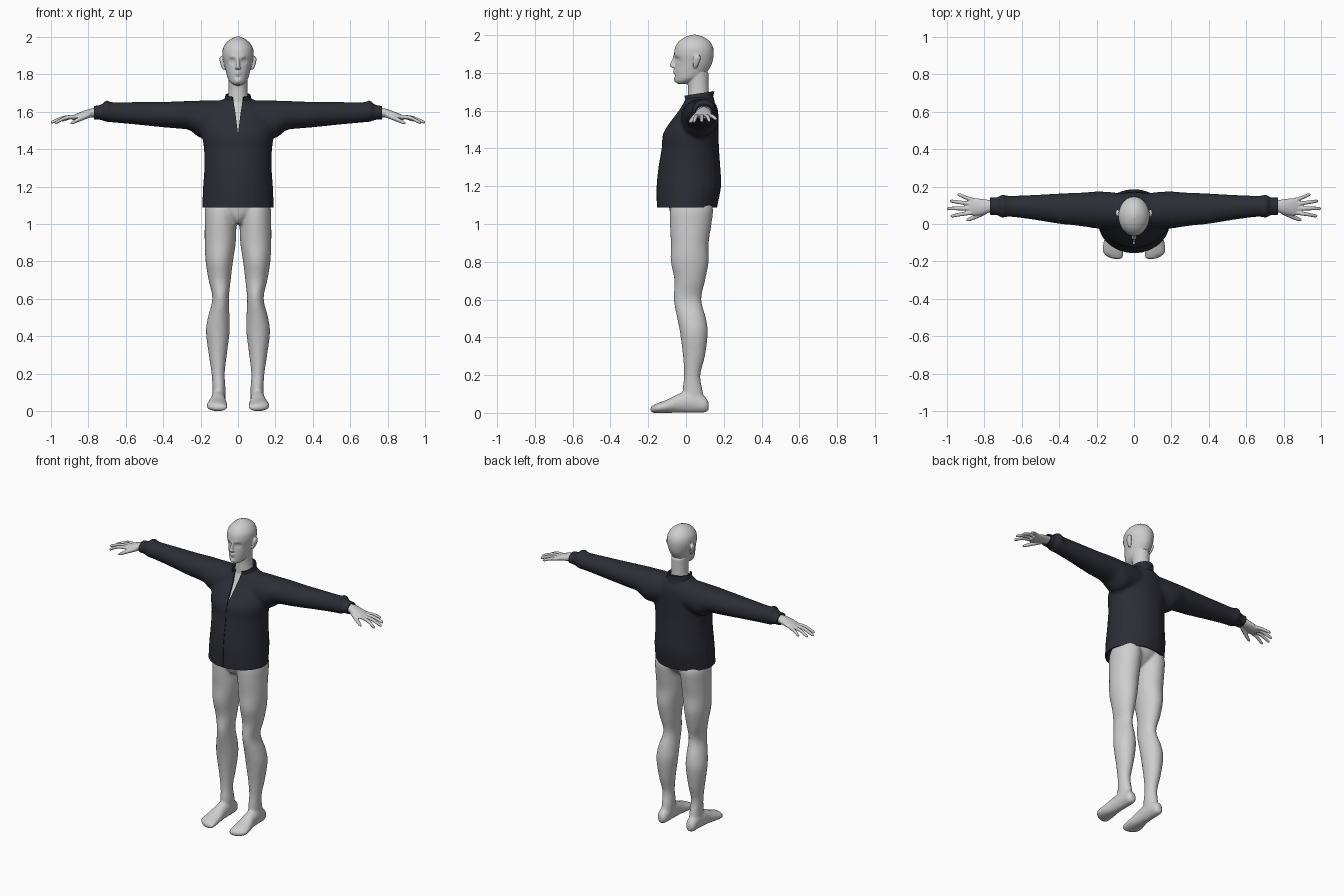
import bpy, bmesh, math
from mathutils import Vector

def material(name, rgb):
    m = bpy.data.materials.new(name)
    m.diffuse_color = (*rgb, 1)
    return m

SKIN = material("pale grey skin", (0.62, 0.62, 0.62))
CLOTH = material("dark navy cloth", (0.025, 0.026, 0.036))

def smooth_rows(rows, n=4):
    """Catmull-Rom interpolation between profile rows."""
    out = []
    for i in range(len(rows) - 1):
        p = [rows[max(i - 1, 0)], rows[i], rows[i + 1], rows[min(i + 2, len(rows) - 1)]]
        for k in range(n):
            t = k / n
            out.append([0.5 * (2 * b + (c - a) * t + (2 * a - 5 * b + 4 * c - d) * t * t
                        + (3 * b - a - 3 * c + d) * t ** 3) for a, b, c, d in zip(*p)])
    return out + [list(rows[-1])]

def loft(bm, axis, rows, s=1, n=28):
    """Closed tube of ellipses; row = position, two centre values, two radii."""
    rings = []
    for t, a, b, ra, rb in smooth_rows(rows):
        ring = []
        for k in range(n):
            g = 2 * math.pi * k / n
            u, w = a + max(ra, .001) * math.cos(g), b + max(rb, .001) * math.sin(g)
            x, y, z = {'X': (t, u, w), 'Y': (u, t, w), 'Z': (u, w, t)}[axis]
            ring.append(bm.verts.new((x * s, y, z)))
        rings.append(ring)
    for p, q in zip(rings, rings[1:]):
        for k in range(n):
            bm.faces.new((p[k], p[(k + 1) % n], q[(k + 1) % n], q[k]))
    bm.faces.new(rings[0][::-1])
    bm.faces.new(rings[-1])

def make(name, bm, mat):
    bmesh.ops.recalc_face_normals(bm, faces=bm.faces)
    me = bpy.data.meshes.new(name)
    bm.to_mesh(me)
    bm.free()
    me.materials.append(mat)
    ob = bpy.data.objects.new(name, me)
    bpy.context.collection.objects.link(ob)
    return ob

def activate(ob):
    bpy.ops.object.select_all(action='DESELECT')
    ob.select_set(True)
    bpy.context.view_layer.objects.active = ob

def modify(ob, kind, **props):
    activate(ob)
    m = ob.modifiers.new(kind.lower(), kind)
    for k, v in props.items():
        setattr(m, k, v)
    bpy.ops.object.modifier_apply(modifier=m.name)

def fuse(ob, voxel, rounds):
    """Blend overlapping lofts into one smooth skin."""
    mat = ob.data.materials[0]
    modify(ob, 'REMESH', mode='VOXEL', voxel_size=voxel)
    modify(ob, 'SMOOTH', factor=0.5, iterations=rounds)
    ob.data.materials.clear()
    ob.data.materials.append(mat)

def shade(ob, angle=45):
    activate(ob)
    bpy.ops.object.shade_smooth_by_angle(angle=math.radians(angle))

# Body: trunk, legs and feet
bm = bmesh.new()
loft(bm, 'Z', [(1.0, 0, .0, .03, .05), (1.03, 0, .01, .06, .085), (1.09, 0, .025, .15, .115),
               (1.2, 0, .025, .14, .12), (1.35, 0, .025, .13, .115), (1.48, 0, .03, .15, .125),
               (1.58, 0, .06, .13, .088), (1.64, 0, .066, .07, .062), (1.68, 0, .066, .045, .05)])
for s in (1, -1):
    loft(bm, 'Z', [(1.14, .085, .03, .07, .09), (1.08, .09, .03, .086, .113), (1.0, .093, .025, .085, .11),
                   (.9, .095, .02, .083, .1), (.8, .1, .02, .073, .1), (.7, .098, .02, .059, .081),
                   (.6, .093, .008, .044, .073), (.5, .103, .03, .058, .076), (.42, .108, .042, .063, .073),
                   (.3, .108, .042, .048, .058), (.2, .106, .033, .035, .043), (.12, .102, .035, .035, .053),
                   (.05, .103, .045, .035, .055)], s)
    loft(bm, 'Y', [(.12, .105, .035, .016, .02), (.1, .105, .044, .032, .042), (.03, .105, .058, .038, .058),
                   (-.04, .107, .05, .042, .05), (-.1, .111, .035, .053, .035), (-.15, .111, .026, .056, .026),
                   (-.175, .1, .02, .042, .02), (-.188, .088, .018, .022, .012)], s)
body = make("legs_and_trunk", bm, SKIN)
fuse(body, .009, 3)
shade(body, 60)

# Head with neck, nose and ears
bm = bmesh.new()
loft(bm, 'Z', [(1.742, 0, -.018, .02, .025), (1.755, 0, -.008, .038, .048), (1.775, 0, .015, .053, .074),
               (1.81, 0, .028, .063, .088), (1.85, 0, .04, .073, .098), (1.9, 0, .042, .083, .105),
               (1.94, 0, .043, .08, .099), (1.97, 0, .044, .062, .078), (1.99, 0, .045, .037, .048),
               (2.002, 0, .045, .01, .012)])
loft(bm, 'Z', [(1.64, 0, .068, .065, .06), (1.68, 0, .066, .054, .056), (1.73, 0, .065, .05, .055),
               (1.8, 0, .06, .052, .06)])
loft(bm, 'Z', [(1.895, 0, -.058, .007, .008), (1.87, 0, -.062, .008, .012), (1.845, 0, -.067, .011, .018),
               (1.834, 0, -.065, .016, .018), (1.826, 0, -.06, .011, .01)])
for s in (1, -1):
    loft(bm, 'Z', [(1.825, .074, .048, .006, .008), (1.845, .082, .052, .009, .015),
                   (1.88, .089, .058, .01, .02), (1.897, .088, .058, .005, .01)], s)
head = make("head", bm, SKIN)
fuse(head, .004, 3)
# Face relief: centre, spread, push along y
RELIEF = [(.033, -.05, 1.872, .015, .011), (.033, -.045, 1.87, .007, -.005), (.028, -.055, 1.892, .013, -.004),
          (.0, -.06, 1.814, .011, -.006), (.0, -.06, 1.8, .011, -.006), (.014, -.06, 1.807, .007, -.002),
          (.0, -.06, 1.786, .01, .004), (.0, -.055, 1.764, .016, -.006)]
for v in head.data.vertices:
    if v.co.y < 0:
        q = Vector((abs(v.co.x), v.co.z))
        v.co.y += sum(d * math.exp(-(q - Vector((x, z))).length_squared / r ** 2)
                      for x, y, z, r, d in RELIEF)
shade(head, 60)

# Hands: palm, four fingers and a thumb
for s, side in ((1, "left"), (-1, "right")):
    bm = bmesh.new()
    loft(bm, 'X', [(.72, .095, 1.597, .03, .026), (.77, .095, 1.595, .033, .025), (.81, .092, 1.588, .042, .022),
                   (.86, .092, 1.575, .046, .016), (.888, .095, 1.567, .038, .011)], s)
    for y0, y1, tip, z in ((.062, .044, .98, 1.541), (.083, .083, 1.0, 1.543),
                           (.106, .122, .985, 1.545), (.127, .156, .945, 1.553)):
        loft(bm, 'X', [(.855, y0, 1.574, .011, .011), ((.855 + tip) / 2, (y0 + y1) / 2, 1.569, .0105, .0105),
                       (tip - .012, y1, z + .004, .009, .009), (tip, y1, z, .004, .004)], s, 14)
    loft(bm, 'X', [(.79, .07, 1.585, .018, .016), (.835, .046, 1.566, .015, .014),
                   (.88, .026, 1.545, .011, .01), (.897, .02, 1.539, .004, .004)], s, 14)
    hand = make(side + "_hand", bm, SKIN)
    fuse(hand, .004, 2)
    shade(hand, 60)

# Jacket: torso and sleeves
bm = bmesh.new()
loft(bm, 'Z', [(1.06, 0, .005, .191, .158), (1.1, 0, .006, .191, .161), (1.2, 0, .015, .187, .171),
               (1.3, 0, .018, .18, .164), (1.4, 0, .023, .182, .152), (1.48, 0, .026, .193, .147),
               (1.55, 0, .048, .19, .124), (1.61, 0, .068, .155, .1), (1.65, 0, .069, .11, .08),
               (1.672, 0, .069, .068, .068)])
for s in (1, -1):
    loft(bm, 'X', [(.03, .07, 1.575, .09, .084), (.13, .073, 1.565, .098, .096), (.2, .075, 1.56, .099, .1),
                   (.26, .077, 1.58, .092, .078), (.32, .08, 1.583, .087, .073), (.4, .082, 1.585, .081, .068),
                   (.55, .09, 1.592, .065, .06), (.67, .095, 1.597, .056, .054), (.705, .095, 1.604, .064, .058),
                   (.725, .095, 1.598, .049, .044), (.75, .095, 1.596, .047, .038),
                   (.8, .095, 1.595, .046, .036)], s)
jacket = make("jacket", bm, CLOTH)
fuse(jacket, .01, 5)
# Open hem and cuffs
bm = bmesh.new()
bm.from_mesh(jacket.data)
for co, no in (((0, 0, 1.088), (0, 0, -1)), ((.77, 0, 0), (1, 0, 0)), ((-.77, 0, 0), (-1, 0, 0))):
    bmesh.ops.bisect_plane(bm, geom=bm.verts[:] + bm.edges[:] + bm.faces[:], plane_co=co,
                           plane_no=no, clear_outer=True)
bm.to_mesh(jacket.data)
bm.free()
modify(jacket, 'SOLIDIFY', thickness=.008, offset=-1)
# Front opening: narrow seam widening to a V at the throat
bm = bmesh.new()
half = [(.0012, 1.0), (.0012, 1.49), (.015, 1.6), (.034, 1.72)]
outline = half + [(-x, z) for x, z in reversed(half)]
face = bm.faces.new([bm.verts.new((x, -.3, z)) for x, z in outline])
ext = bmesh.ops.extrude_face_region(bm, geom=[face])
bmesh.ops.translate(bm, vec=(0, .322, 0), verts=[g for g in ext['geom'] if isinstance(g, bmesh.types.BMVert)])
cutter = make("opening_cutter", bm, CLOTH)
cutter.hide_render = True
modify(jacket, 'BOOLEAN', operation='DIFFERENCE', solver='EXACT', object=cutter)
bpy.data.objects.remove(cutter)
shade(jacket, 50)

# Stand-up collar, open at the front
bm = bmesh.new()
N, GAP = 40, math.radians(27)
prev = None
for i in range(N + 1):
    g = GAP + (2 * math.pi - 2 * GAP) * i / N
    col = []
    for rx, ry, z in ((.083, .082, 1.635), (.069, .074, 1.665), (.063, .08, 1.69)):
        col.append(bm.verts.new((rx * math.sin(g), .066 - ry * math.cos(g), z - .012 * math.cos(g))))
    if prev:
        for k in range(2):
            bm.faces.new((prev[k], col[k], col[k + 1], prev[k + 1]))
    prev = col
collar = make("collar", bm, CLOTH)
modify(collar, 'SOLIDIFY', thickness=.008, offset=0)
shade(collar, 50)
